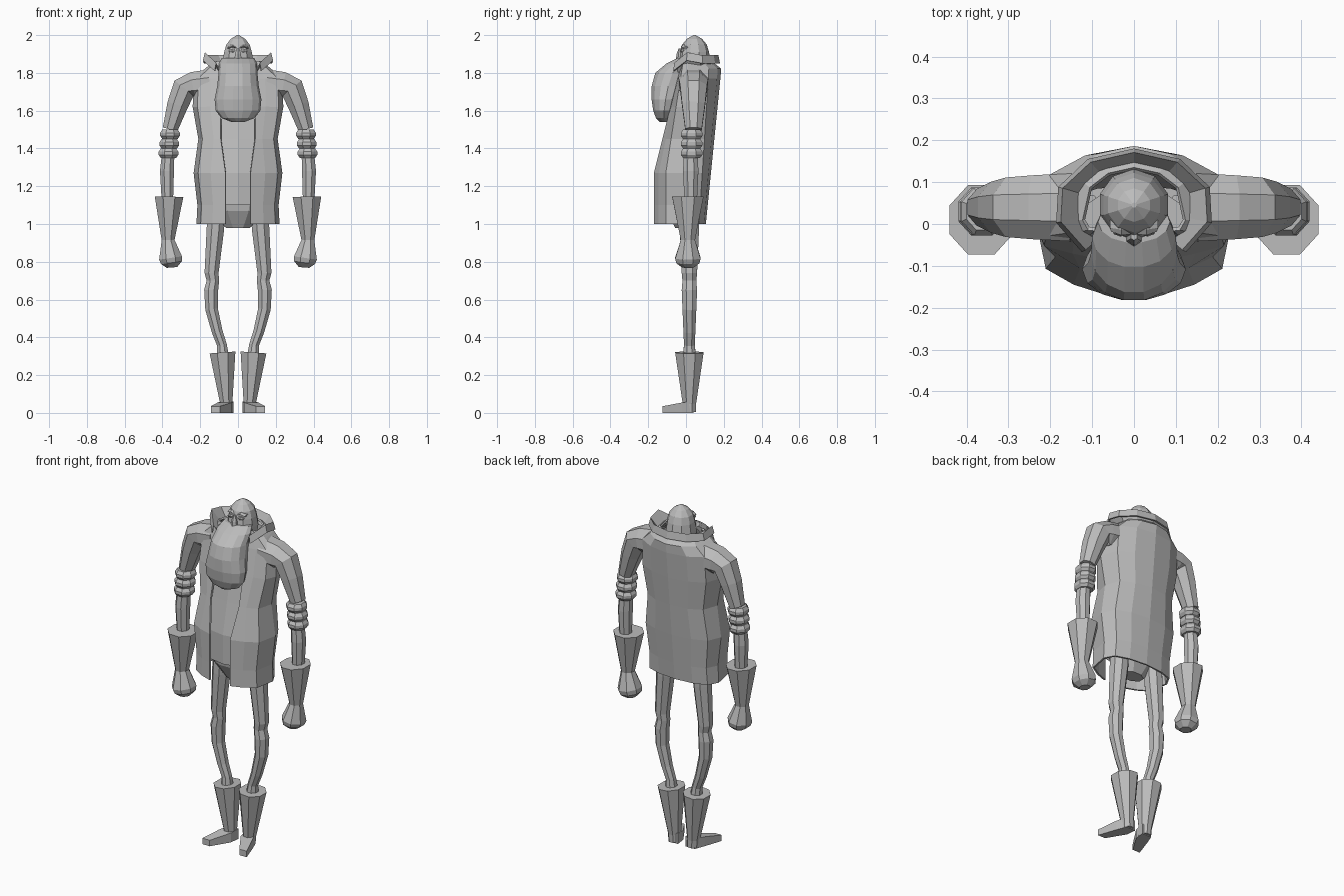
import bpy, bmesh
from math import sin, cos, pi, radians
from mathutils import Vector

cube = bpy.data.objects.get("Cube")
if cube:
    bpy.data.objects.remove(cube, do_unlink=True)

grey = bpy.data.materials.new("plain grey")
grey.use_nodes = True
shade = (.5, .5, .5, 1)
grey.diffuse_color = shade
grey.node_tree.nodes["Principled BSDF"].inputs["Base Color"].default_value = shade


def loft(name, rings, closed=True, mirror=True, thickness=0):
    """Skin a list of point rings; open strips can be given a thickness."""
    bm = bmesh.new()
    rows = [[bm.verts.new(point) for point in ring] for ring in rings]
    count = len(rows[0])
    for lower, upper in zip(rows, rows[1:]):
        for i in range(count if closed else count - 1):
            j = (i + 1) % count
            bm.faces.new((lower[i], lower[j], upper[j], upper[i]))
    if closed:
        bm.faces.new(rows[0])
        bm.faces.new(rows[-1])
    bmesh.ops.recalc_face_normals(bm, faces=bm.faces)
    mesh = bpy.data.meshes.new(name)
    bm.to_mesh(mesh)
    bm.free()
    mesh.materials.append(grey)
    part = bpy.data.objects.new(name, mesh)
    bpy.context.collection.objects.link(part)
    if mirror:
        part.modifiers.new("mirror", 'MIRROR')
    if thickness:
        cloth = part.modifiers.new("cloth", 'SOLIDIFY')
        cloth.thickness = thickness
        cloth.offset = 0


def limb(name, y, path, depth=1.1, sides=8, mirror=True):
    """Tube along a path of x, z, radius, with each ring square to the path."""
    rings = []
    for i, (x, z, radius) in enumerate(path):
        before = path[max(i - 1, 0)]
        after = path[min(i + 1, len(path) - 1)]
        along = Vector((after[0] - before[0], 0, after[1] - before[1])).normalized()
        across = Vector((-along.z, 0, along.x))
        centre = Vector((x, y, z))
        ring = []
        for side in range(sides):
            angle = 2 * pi * (side + .5) / sides
            toward_back = Vector((0, depth * sin(angle), 0))
            ring.append(centre + radius * (across * cos(angle) + toward_back))
        rings.append(ring)
    loft(name, rings, mirror=mirror)


def torso_half(z, width, opening):
    """Half outline of the torso, from the front opening round to the spine."""
    front = max(-.165, -.165 + .25 * (z - 1.27))
    back = min(.1 * z, width * 1.1)
    return [Vector((opening, front, z)),
            Vector((width * .62, front * .85, z)),
            Vector((width * .9, front * .63, z)),
            Vector((width, .01, z)),
            Vector((width * .86, back * .65, z)),
            Vector((width * .5, back * .9, z)),
            Vector((0, back, z))]


# Open coat and the shirt inside it
outline = [(1, .215), (1.1, .21), (1.27, .23), (1.45, .205), (1.62, .235),
           (1.77, .23), (1.82, .17), (1.86, .12)]
coat = [torso_half(z, width, .09 if z > 1.4 else .065) for z, width in outline]
loft("coat", coat, closed=False, thickness=.01)

shirt = []
for z, width in outline[1:-1]:
    half = torso_half(z, width, 0)
    shirt.append([Vector((p.x * .85, p.y * .85, z)) for p in half])
loft("shirt", shirt, closed=False)
limb("hips", -.015, [(0, 1.11, .16), (0, 1.07, .15), (0, .98, .07)], depth=.65, mirror=False)


# Flared collar with a pointed tip on each side and a folded rim
def collar_row(scale, height):
    row = []
    for step in range(5):
        angle = radians(35 * step)
        droop = (0, 0, 0, -.015, .04)[step]
        row.append((.18 * scale * sin(angle), .04 + .13 * scale * cos(angle), height - droop))
    return row


collar = [collar_row(.75, 1.83), collar_row(1, 1.89), collar_row(1.05, 1.85)]
loft("collar", collar, closed=False, thickness=.008)

# Head with a pointed crown, brows, eyes and nose
limb("head", .045, [(0, 2, .006), (0, 1.98, .04), (0, 1.95, .065), (0, 1.91, .077),
                    (0, 1.86, .086), (0, 1.78, .075)], depth=1, sides=10, mirror=False)
limb("brow", 0, [(.005, 1.93, .008), (.03, 1.942, .009), (.055, 1.932, .006)], depth=3, sides=6)
limb("eye", -.018, [(.032, 1.926, .014), (.032, 1.917, .02), (.032, 1.908, .014)], depth=.6, sides=6)
limb("nose", -.03, [(0, 1.93, .008), (0, 1.9, .018), (0, 1.87, .022)], sides=6, mirror=False)

# Full beard: height, half width and front, with the back sloping up to the ears
beard = []
for z, width, front in [(1.54, .035, -.14), (1.56, .085, -.16), (1.6, .118, -.175),
                        (1.66, .124, -.184), (1.73, .11, -.184), (1.8, .103, -.165),
                        (1.85, .1, -.105), (1.88, .086, -.045)]:
    back = .4 * (z - 1.54) - .08
    middle, depth = (front + back) / 2, (back - front) / 2
    turns = [2 * pi * side / 14 for side in range(14)]
    beard.append([(width * cos(turn), middle + depth * sin(turn), z) for turn in turns])
loft("beard", beard, mirror=False)

# Sleeves, rolled cuffs and forearms
limb("sleeve", .04, [(.15, 1.745, .08), (.24, 1.735, .075), (.285, 1.72, .07),
                     (.32, 1.63, .06), (.36, 1.5, .043)])
for roll in range(3):
    x, top = .36 + .004 * roll, 1.5 - .05 * roll
    limb("rolled_cuff", .03, [(x, top, .044), (x, top - .017, .056),
                              (x, top - .034, .056), (x, top - .05, .044)])
limb("forearm", .025, [(.37, 1.37, .036), (.376, 1.28, .04), (.374, 1.13, .033)])

# Flared gloves ending in fists
limb("glove", .01, [(.365, 1.145, .082), (.37, .915, .037), (.357, .82, .066),
                    (.352, .795, .06), (.35, .77, .03)])

# Thin bowed legs with knobbly knees
limb("leg", .018, [(.115, 1.05, .05), (.12, .97, .05), (.14, .74, .04), (.133, .7, .036),
                   (.142, .65, .04), (.14, .55, .036), (.11, .43, .031), (.085, .36, .028),
                   (.08, .3, .034)])

# Flared boots with pointed feet turned outward
limb("boot", .018, [(.082, .32, .074), (.062, .05, .035), (.06, .005, .034)])
foot = []
for x, y, half_width, height in [(.055, .04, .03, .06), (.07, -.02, .038, .055),
                                 (.12, -.125, .024, .035)]:
    left, right = x + half_width, x - half_width
    foot.append([(right, y, 0), (left, y, 0), (left, y, height), (right, y, height)])
loft("foot", foot)
